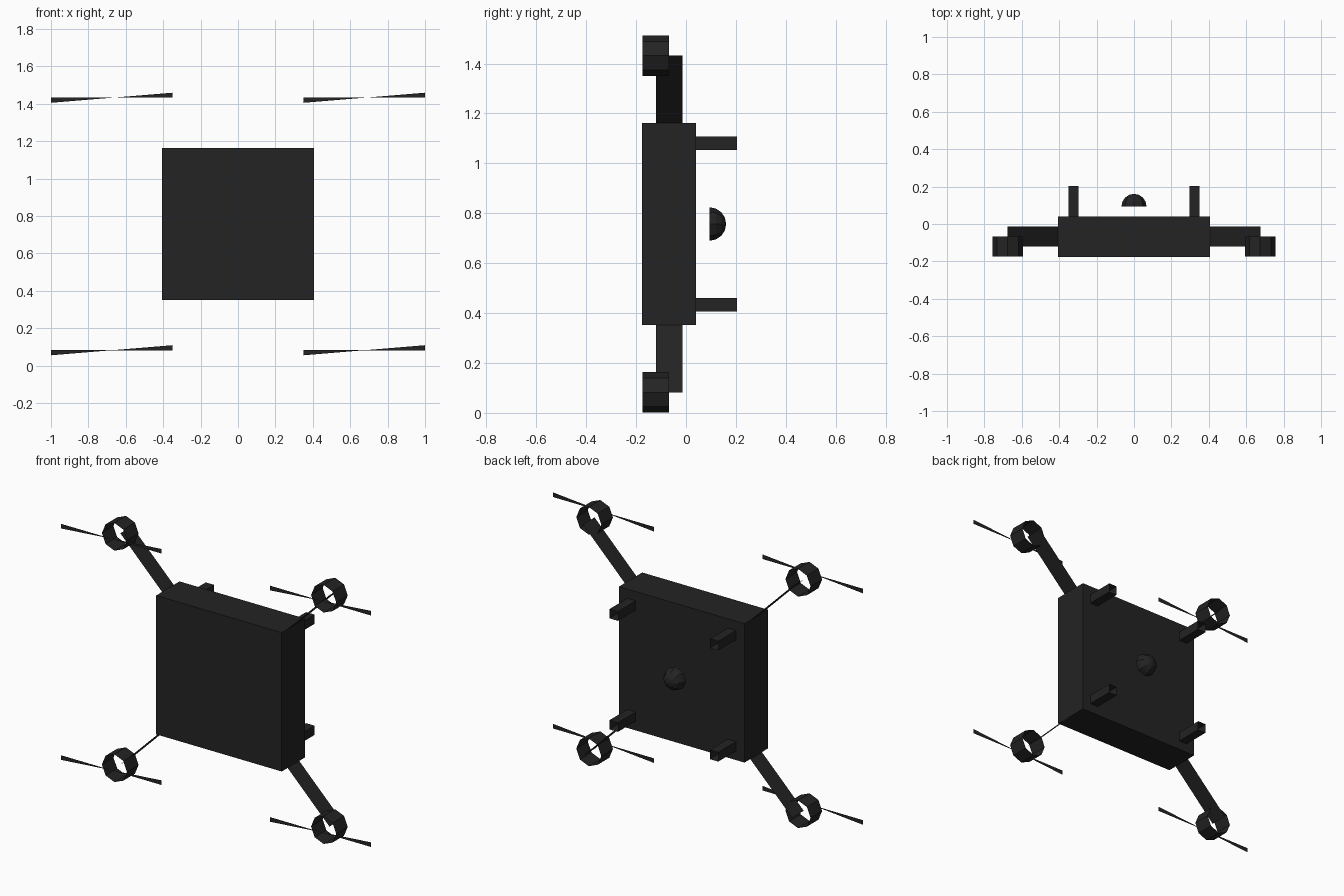
import bpy, bmesh
from math import pi, sin, cos

if "Cube" in bpy.data.objects:
    bpy.data.objects.remove(bpy.data.objects["Cube"])

CZ = 0.757      # height of the drone's middle
ROTOR = 0.675   # rotor offset from the middle in x and z

mat = bpy.data.materials.new("dark_plastic")
mat.diffuse_color = (0.017, 0.017, 0.017, 1)
mat.use_nodes = True
mat.node_tree.nodes["Principled BSDF"].inputs["Base Color"].default_value = mat.diffuse_color


def add_mesh(name, verts, faces, fix_normals=True):
    me = bpy.data.meshes.new(name)
    me.from_pydata(verts, [], faces)
    if fix_normals:
        bm = bmesh.new()
        bm.from_mesh(me)
        bmesh.ops.recalc_face_normals(bm, faces=bm.faces)
        bm.to_mesh(me)
        bm.free()
    me.materials.append(mat)
    ob = bpy.data.objects.new(name, me)
    bpy.context.collection.objects.link(ob)
    return ob


def tube(name, x, z, r, sides, y0, y1, phase=0.0):
    """Open thin-walled tube running along y."""
    ring = [(x + r * cos(phase + 2 * pi * i / sides),
             z + r * sin(phase + 2 * pi * i / sides)) for i in range(sides)]
    verts = [(a, y0, b) for a, b in ring] + [(a, y1, b) for a, b in ring]
    faces = [(i, (i + 1) % sides, sides + (i + 1) % sides, sides + i)
             for i in range(sides)]
    return add_mesh(name, verts, faces)


# Body slab
bpy.ops.mesh.primitive_cube_add(size=1, location=(0, -0.068, CZ))
body = bpy.context.object
body.name = "body"
body.scale = (0.81, 0.215, 0.81)
body.data.materials.append(mat)

for side, sx in (("left", -1), ("right", 1)):
    for level, sz in (("lower", -1), ("upper", 1)):
        tag = f"{level}_{side}"
        x, z = sx * ROTOR, CZ + sz * ROTOR

        # Flat diagonal arm from body to motor
        xi, zi = sx * 0.38, CZ + sz * 0.38
        add_mesh("arm_" + tag,
                 [(xi, -0.121, zi), (x, -0.121, z), (x, -0.014, z), (xi, -0.014, zi)],
                 [(0, 1, 2, 3)])

        # Eight-sided open motor ring
        tube("motor_ring_" + tag, x, z, 0.081, 8, -0.175, -0.068)

        # Bow-tie propeller blade facing the front
        add_mesh("propeller_" + tag,
                 [(x, -0.204, z),
                  (x - 0.325, -0.204, z), (x - 0.325, -0.204, z - 0.027),
                  (x + 0.325, -0.204, z), (x + 0.325, -0.204, z + 0.027)],
                 [(0, 1, 2), (0, 3, 4)], fix_normals=False)

        # Square open leg on the back
        tube("leg_" + tag, sx * 0.324, CZ + sz * 0.324, 0.027 * 2 ** 0.5, 4,
             0.035, 0.204, pi / 4)

# Camera dome, open half sphere pointing backwards
SEG, RINGS, R = 8, 4, 0.067
verts, faces = [], []
for j in range(RINGS):
    t = j * pi / 2 / RINGS
    for i in range(SEG):
        a = 2 * pi * i / SEG
        verts.append((R * cos(t) * cos(a), 0.094 + R * sin(t), CZ + R * cos(t) * sin(a)))
verts.append((0, 0.094 + R, CZ))
for j in range(RINGS):
    for i in range(SEG):
        k = (i + 1) % SEG
        if j < RINGS - 1:
            faces.append((j * SEG + i, j * SEG + k, (j + 1) * SEG + k, (j + 1) * SEG + i))
        else:
            faces.append((j * SEG + i, j * SEG + k, len(verts) - 1))
add_mesh("camera_dome", verts, faces)
